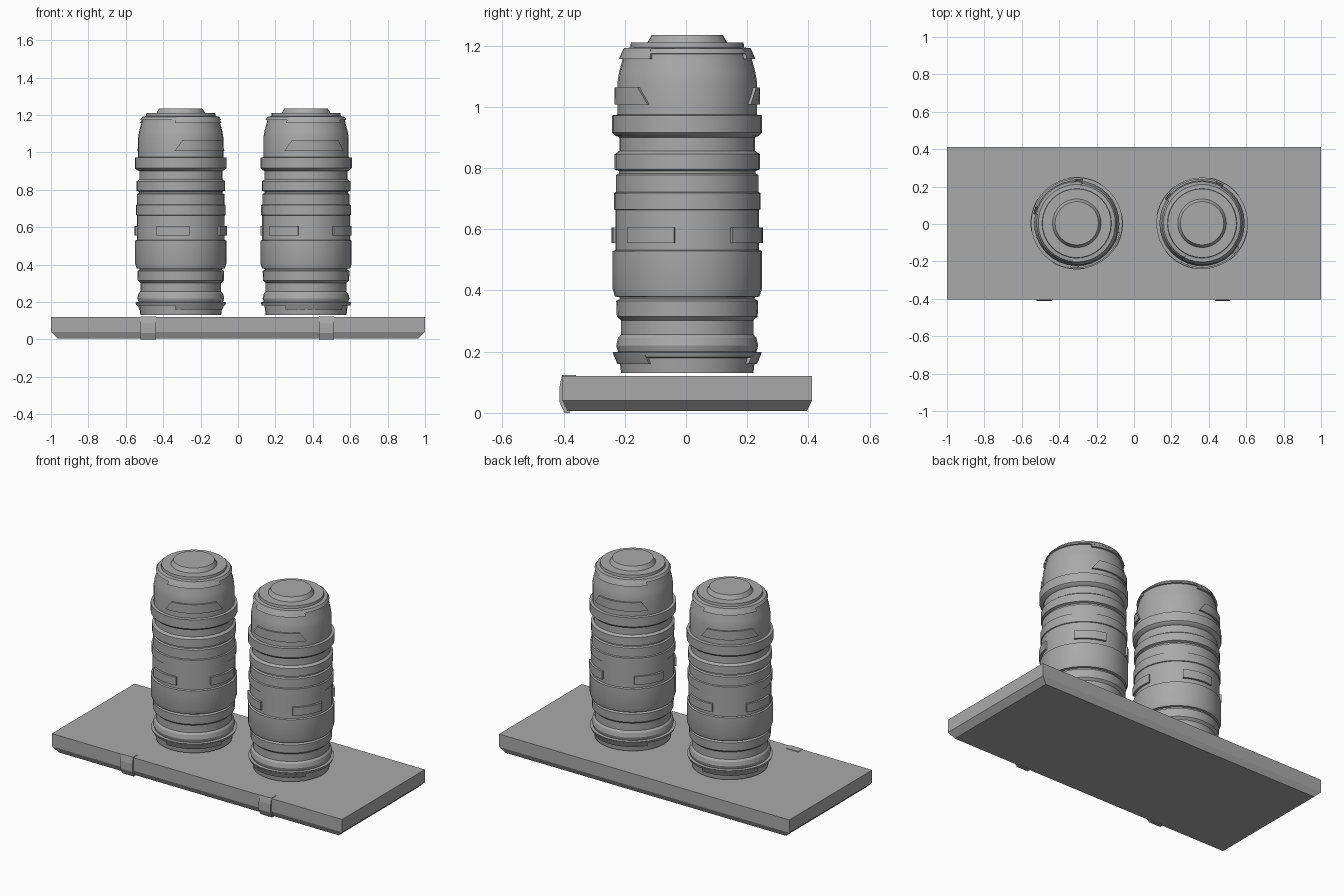
import bpy, bmesh
from math import sin, cos, radians, pi

cube = bpy.data.objects.get("Cube")
if cube:
    bpy.data.objects.remove(cube, do_unlink=True)

grey = bpy.data.materials.new("plain_grey")
grey.use_nodes = True
grey.diffuse_color = (0.4, 0.4, 0.4, 1)
grey.node_tree.nodes["Principled BSDF"].inputs["Base Color"].default_value = (0.4, 0.4, 0.4, 1)

MID_Y = 0.004
SIDES = 32


def finish(bm, name, location=(0, 0, 0), turn=0, smooth=False):
    bmesh.ops.recalc_face_normals(bm, faces=bm.faces[:])
    me = bpy.data.meshes.new(name)
    bm.to_mesh(me)
    bm.free()
    me.materials.append(grey)
    if smooth:
        me.shade_smooth()
        me.set_sharp_from_angle(angle=radians(25))
    ob = bpy.data.objects.new(name, me)
    ob.location = location
    ob.rotation_euler.z = radians(turn)
    bpy.context.collection.objects.link(ob)
    return ob


def polar(r, degrees, z):
    """Angle 0 is the front, growing towards the left (+x)."""
    a = radians(degrees)
    return (r * sin(a), -r * cos(a), z)


def loft(bm, rings, closed):
    """Join rings of vertices; a closed loft wraps around, ends are capped."""
    n = len(rings[0])
    for a, b in zip(rings, rings[1:] + (rings[:1] if closed else [])):
        for i in range(n):
            j = (i + 1) % n
            bm.faces.new((a[i], a[j], b[j], b[i]))
    if not closed:
        bm.faces.new(rings[0])
        bm.faces.new(rings[-1])


def lathe(name, profile, **place):
    bm = bmesh.new()
    rings = [[bm.verts.new(polar(r, 360 * i / SIDES, z)) for i in range(SIDES)]
             for r, z in profile]
    loft(bm, rings, False)
    return finish(bm, name, smooth=True, **place)


def arc_plate(name, start, end, low, high, inner, slant=0, steps=10, **place):
    """Curved raised plate; low and high are (radius, z), slant narrows its top."""
    bm = bmesh.new()
    rings = []
    for i in range(steps + 1):
        t = i / steps
        bottom = start + (end - start) * t
        top = start + slant + (end - start - 2 * slant) * t
        corners = ((inner, bottom, low[1]), (low[0], bottom, low[1]),
                   (high[0], top, high[1]), (inner, top, high[1]))
        rings.append([bm.verts.new(polar(*c)) for c in corners])
    loft(bm, rings, False)
    return finish(bm, name, smooth=True, **place)


# Perforated base tray with end grooves and a chamfered underside
def build_base():
    pitch_x, pitch_y, half = 0.1176, 0.1212, 0.03
    cols = [(i - 7.5) * pitch_x for i in range(16)]
    rows = [(i - 2.5) * pitch_y for i in range(6)]
    xs = sorted([c + s * half for c in cols for s in (-1, 1)]
                + [s * v for v in (1, 0.954, 0.942) for s in (-1, 1)])
    ys = sorted([r + s * half for r in rows for s in (-1, 1)]
                + [s * v for v in (0.407, 0.367) for s in (-1, 1)])
    bm = bmesh.new()
    grid = [[bm.verts.new((x, y, 0.12)) for y in ys] for x in xs]
    holes, grooves = [], []
    for i in range(len(xs) - 1):
        for j in range(len(ys) - 1):
            f = bm.faces.new((grid[i][j], grid[i + 1][j], grid[i + 1][j + 1], grid[i][j + 1]))
            c = f.calc_center_median()
            if any(abs(c.x - v) < 0.01 for v in cols) and any(abs(c.y - v) < 0.01 for v in rows):
                holes.append(f)
            elif 0.942 < abs(c.x) < 0.954 and abs(c.y) < 0.367:
                grooves.append(f)
    # side walls, then chamfer
    edges = [e for e in bm.edges if e.is_boundary]
    for z, shrink_x, shrink_y in ((0.04, 1, 1), (0.006, 0.965, 0.96)):
        new = bmesh.ops.extrude_edge_only(bm, edges=edges)["geom"]
        for v in (g for g in new if isinstance(g, bmesh.types.BMVert)):
            v.co = (v.co.x * shrink_x, v.co.y * shrink_y, z)
        edges = [g for g in new if isinstance(g, bmesh.types.BMEdge) and g.is_boundary]
    bmesh.ops.contextual_create(bm, geom=edges)
    # sunken holes and grooves
    for faces, depth in ((holes, 0.035), (grooves, 0.015)):
        new = bmesh.ops.extrude_face_region(bm, geom=faces)["geom"]
        for v in (g for g in new if isinstance(g, bmesh.types.BMVert)):
            v.co.z -= depth
    finish(bm, "base_tray", (0, MID_Y, 0))


build_base()

# Clips wrapped around the front edge of the tray
CLIP = [(-0.36, 0.12), (-0.36, 0.123), (-0.405, 0.123), (-0.413, 0.085),
        (-0.413, 0.035), (-0.397, 0), (-0.38, 0), (-0.38, 0.12)]
for side, x in (("right", -0.48), ("left", 0.473)):
    bm = bmesh.new()
    loft(bm, [[bm.verts.new((x + dx, y, z)) for y, z in CLIP] for dx in (-0.041, 0.041)], False)
    finish(bm, side + "_clip")

# Canister outline from the foot to the lid, as (radius, height)
BODY = [(0.216, 0.13), (0.222, 0.18), (0.237, 0.182), (0.243, 0.198), (0.226, 0.2),
        (0.232, 0.22), (0.226, 0.245), (0.216, 0.256), (0.216, 0.302), (0.23, 0.315),
        (0.232, 0.366), (0.22, 0.372), (0.222, 0.378), (0.236, 0.38), (0.244, 0.405),
        (0.244, 0.528), (0.235, 0.532), (0.235, 0.663), (0.24, 0.665), (0.24, 0.718),
        (0.233, 0.721), (0.233, 0.777), (0.223, 0.782), (0.223, 0.79), (0.237, 0.795),
        (0.237, 0.845), (0.222, 0.856), (0.222, 0.9), (0.234, 0.905), (0.245, 0.916),
        (0.245, 0.972), (0.228, 0.974), (0.228, 1.08), (0.222, 1.115), (0.211, 1.155),
        (0.208, 1.172), (0.216, 1.174), (0.206, 1.19), (0.186, 1.194), (0.184, 1.21),
        (0.13, 1.21), (0.116, 1.235)]

for side, x, turn in (("right", -0.306, 21), ("left", 0.364, 0)):
    place = dict(location=(x, MID_Y, 0), turn=turn)
    lathe(side + "_canister", BODY, **place)
    # four rectangular plates around the waist
    for k in range(4):
        arc_plate(f"{side}_waist_plate_{k + 1}", -53 + 90 * k, -10 + 90 * k,
                  (0.247, 0.555), (0.247, 0.606), 0.22, **place)
    # shoulder badges, and thickened ring parts at foot and top
    for k, name in enumerate(("front", "back")):
        a, b = -29 + 180 * k, 57 + 180 * k
        arc_plate(f"{side}_{name}_shoulder_plate", a, b, (0.238, 1.008), (0.238, 1.063),
                  0.21, slant=10, **place)
        arc_plate(f"{side}_{name}_foot_guard", a, b, (0.228, 0.16), (0.241, 0.19),
                  0.2, slant=2, **place)
        arc_plate(f"{side}_{name}_top_guard", a, b, (0.223, 1.156), (0.207, 1.192),
                  0.19, slant=2, **place)
